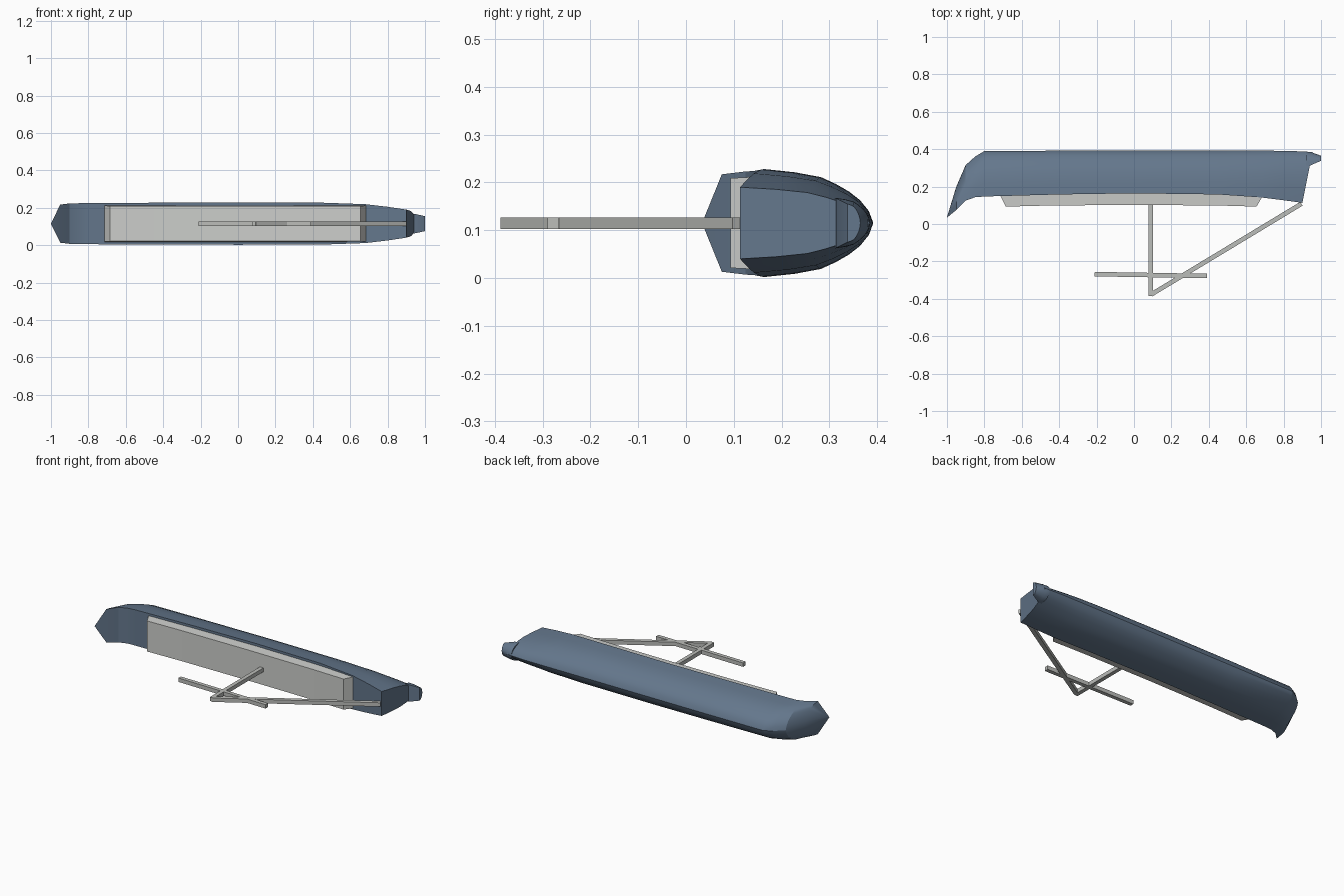
import bpy
import bmesh
import math
from mathutils import Vector

cube = bpy.data.objects.get("Cube")
if cube:
    bpy.data.objects.remove(cube, do_unlink=True)

MID = 0.115  # height of the hull's centre plane


def material(name, rgb):
    mat = bpy.data.materials.new(name)
    mat.use_nodes = True
    mat.diffuse_color = (*rgb, 1)
    mat.node_tree.nodes["Principled BSDF"].inputs["Base Color"].default_value = (*rgb, 1)
    return mat


hull_blue = material("slate blue", (0.127, 0.184, 0.262))
deck_grey = material("light grey", (0.61, 0.62, 0.60))
spar_grey = material("spar grey", (0.50, 0.51, 0.49))


def finish(name, bm, mat, smooth=False):
    bmesh.ops.remove_doubles(bm, verts=bm.verts, dist=0.0005)
    bmesh.ops.recalc_face_normals(bm, faces=bm.faces)
    mesh = bpy.data.meshes.new(name)
    bm.to_mesh(mesh)
    bm.free()
    mesh.materials.append(mat)
    obj = bpy.data.objects.new(name, mesh)
    bpy.context.collection.objects.link(obj)
    if smooth:
        bpy.ops.object.select_all(action="DESELECT")
        obj.select_set(True)
        bpy.context.view_layer.objects.active = obj
        bpy.ops.object.shade_smooth_by_angle(angle=math.radians(25))
    return obj


def loft(name, rings, mat, smooth=False):
    bm = bmesh.new()
    loops = [[bm.verts.new(p) for p in ring] for ring in rings]
    for a, b in zip(loops, loops[1:]):
        for i in range(len(a)):
            j = (i + 1) % len(a)
            bm.faces.new((a[i], a[j], b[j], b[i]))
    bm.faces.new(loops[0])
    bm.faces.new(loops[-1])
    return finish(name, bm, mat, smooth)


# Half section from gunwale to keel: (depth fraction, width fraction)
SECTION = [(0, 1), (0.28, 0.94), (0.52, 0.85), (0.66, 0.72), (0.78, 0.58),
           (0.88, 0.42), (0.96, 0.22), (1, 0)]


def ring(x_rim, x_keel, y_rim, y_keel, half):
    side = [(x_rim + (x_keel - x_rim) * d, y_rim + (y_keel - y_rim) * d, half * w)
            for d, w in SECTION]
    upper = [(x, y, MID + h) for x, y, h in side]
    lower = [(x, y, MID - h) for x, y, h in side[-2::-1]]
    return upper + lower


# Hull, from the pointed bow to the raked transom
stations = [
    (-1.0, -1.0, 0.034, 0.036, 0.001),
    (-0.95, -0.95, 0.075, 0.20, 0.102),
    (-0.90, -0.90, 0.125, 0.315, 0.108),
    (-0.85, -0.85, 0.143, 0.36, 0.109),
    (-0.80, -0.80, 0.147, 0.39, 0.11),
    (-0.40, -0.40, 0.158, 0.392, 0.112),
    (0.0, 0.0, 0.164, 0.392, 0.113),
    (0.45, 0.45, 0.158, 0.392, 0.112),
    (0.68, 0.70, 0.142, 0.392, 0.104),
    (0.80, 0.83, 0.127, 0.391, 0.09),
    (0.90, 0.955, 0.113, 0.385, 0.075),
]
loft("hull", [ring(*s) for s in stations], hull_blue, True)

# Rounded counter behind the transom
loft("stern_counter", [ring(0.92, 0.92, 0.312, 0.386, 0.053),
                       ring(0.945, 0.945, 0.314, 0.385, 0.052),
                       ring(1.0, 1.0, 0.338, 0.365, 0.04)], hull_blue, True)


# Long low cabin with sloped ends and a gently crowned roof
def cabin_ring(x_roof, x_base, y_roof, half_roof):
    return [(x_roof, y_roof, MID + half_roof), (x_base, 0.17, MID + 0.098),
            (x_base, 0.17, MID - 0.098), (x_roof, y_roof, MID - half_roof)]


loft("cabin", [cabin_ring(-0.685, -0.725, 0.093, 0.094),
               cabin_ring(-0.45, -0.45, 0.099, 0.094),
               cabin_ring(0.0, 0.0, 0.102, 0.094),
               cabin_ring(0.45, 0.45, 0.099, 0.094),
               cabin_ring(0.655, 0.70, 0.093, 0.094)], deck_grey)


# Square spars running between two points in the centre plane
def spar(name, start, end, width=0.024):
    a, b = Vector((*start, MID)), Vector((*end, MID))
    along = (b - a).normalized()
    across = along.cross(Vector((0, 0, 1))) * width / 2
    up = Vector((0, 0, width / 2))
    corners = [across + up, up - across, -across - up, across - up]
    loft(name, [[p + c for c in corners] for p in (a, b)], spar_grey)


spar("mast", (0.09, 0.12), (0.09, -0.385))
spar("cross_yard", (-0.21, -0.268), (0.39, -0.278))
spar("stern_stay", (0.895, 0.108), (0.09, -0.378))
